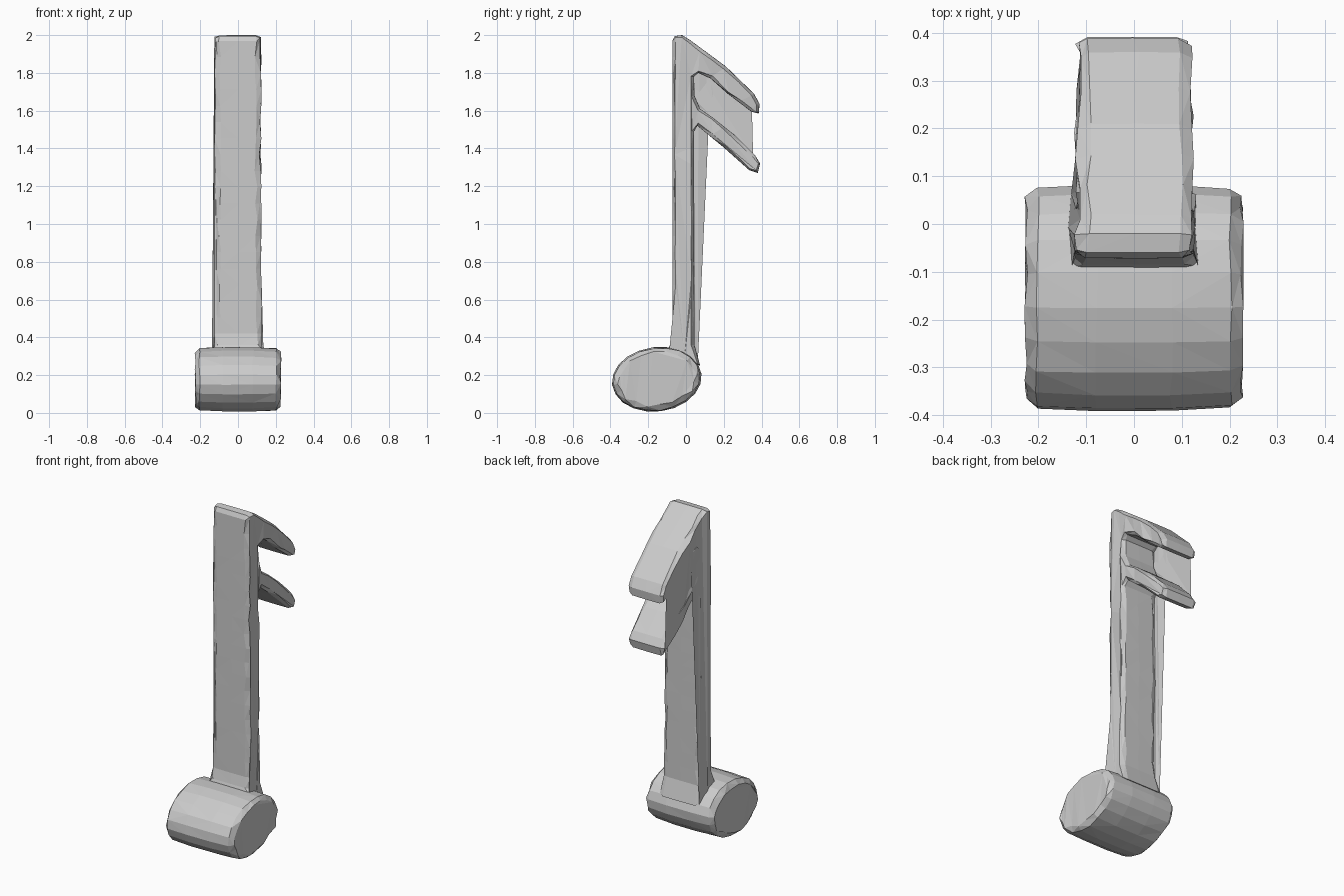
import bpy, bmesh, math, random
from mathutils import Vector

if "Cube" in bpy.data.objects:
    bpy.data.objects.remove(bpy.data.objects["Cube"])

random.seed(4)


def resample(points, step):
    """Split long outline edges into shorter ones."""
    out = []
    for i, p in enumerate(points):
        a, b = Vector(p), Vector(points[(i + 1) % len(points)])
        n = max(1, round((b - a).length / step))
        out += [a.lerp(b, k / n) for k in range(n)]
    return out


def normals(pts):
    """Outward normals of a clockwise (y, z) outline."""
    res = []
    for i in range(len(pts)):
        d = pts[(i + 1) % len(pts)] - pts[i - 1]
        res.append(Vector((-d.y, d.x)).normalized())
    return res


def chipped_slab(name, outline, rings, jitter, flare=None):
    """Extrude a (y, z) outline along x through rings of (x, inset)."""
    bm = bmesh.new()
    nrm = normals(outline)
    loops = []
    for x, inset in rings:
        loop = []
        for p, n in zip(outline, nrm):
            q = p - n * (inset * random.uniform(0.6, 1.25))
            wide = flare(q) if flare else 1.0
            dx = random.uniform(-jitter, jitter * 0.3) if x > 0 else random.uniform(-jitter * 0.3, jitter)
            loop.append(bm.verts.new((x * wide + dx, q.x, q.y)))
        loops.append(loop)
    count = len(outline)
    for a, b in zip(loops, loops[1:]):
        for i in range(count):
            j = (i + 1) % count
            bm.faces.new((a[i], a[j], b[j], b[i]))
    bm.faces.new(loops[0])
    bm.faces.new(loops[-1])
    bmesh.ops.triangulate(bm, faces=bm.faces[:])
    bmesh.ops.recalc_face_normals(bm, faces=bm.faces[:])
    mesh = bpy.data.meshes.new(name)
    bm.to_mesh(mesh)
    bm.free()
    obj = bpy.data.objects.new(name, mesh)
    bpy.context.collection.objects.link(obj)
    return obj


# Note head: tilted oval drum lying along x
tilt = math.radians(7)
head = []
for i in range(20):
    t = -2 * math.pi * i / 20
    u, v = 0.24 * math.cos(t), 0.172 * math.sin(t)
    head.append(Vector((-0.155 + u * math.cos(tilt) - v * math.sin(tilt),
                        0.178 + u * math.sin(tilt) + v * math.cos(tilt))))
chipped_slab("note_head", head,
             [(-0.228, 0.035), (-0.205, 0.008), (-0.08, 0.002),
              (0.08, 0.002), (0.205, 0.008), (0.228, 0.035)], 0.006)

# Stem with two slanting flags, one clockwise (y, z) outline
stem = [(-0.10, 0.32), (-0.085, 0.36), (-0.072, 0.42), (-0.072, 1.97), (-0.06, 1.995),
        (-0.02, 2.0), (0.02, 1.975), (0.21, 1.835), (0.36, 1.69), (0.39, 1.635),
        (0.385, 1.585), (0.345, 1.595), (0.22, 1.69), (0.13, 1.77), (0.065, 1.80),
        (0.043, 1.78), (0.045, 1.68), (0.075, 1.61), (0.14, 1.565), (0.26, 1.47),
        (0.365, 1.365), (0.392, 1.32), (0.38, 1.27), (0.335, 1.285),
        (0.20, 1.405), (0.06, 1.52), (0.043, 1.49), (0.045, 0.36), (0.075, 0.25)]


def stem_flare(p):
    return 1.0 + 0.12 * max(0.0, 1 - max(0.0, p.y - 0.32) / 0.1)


chipped_slab("stem_and_flags", resample(stem, 0.085),
             [(-0.122, 0.015), (-0.1, 0.001), (0.0, 0.0), (0.1, 0.001), (0.122, 0.015)],
             0.012, stem_flare)
